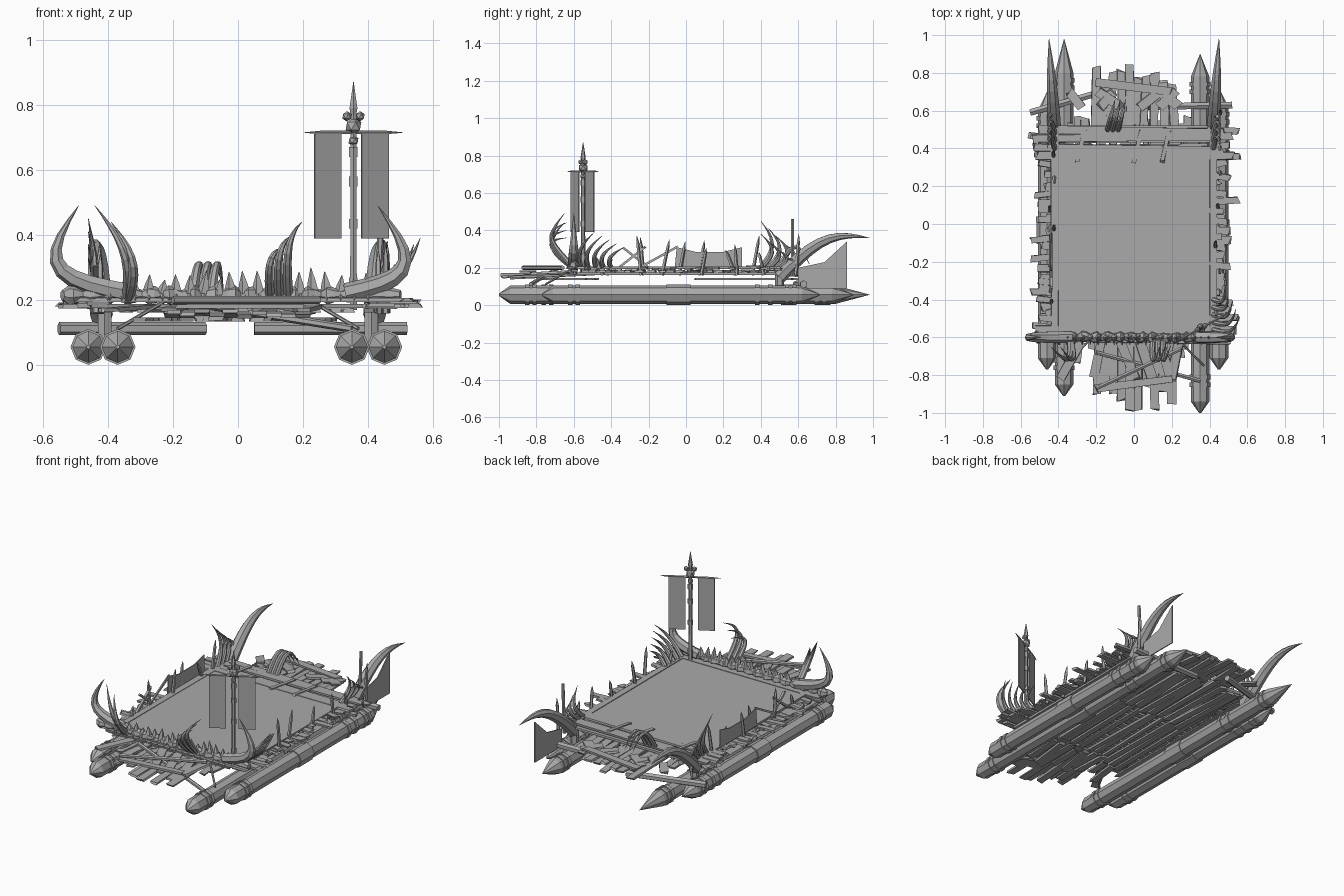
import bpy, bmesh, math, random
from mathutils import Vector, Matrix

random.seed(4)
if "Cube" in bpy.data.objects:
    bpy.data.objects.remove(bpy.data.objects["Cube"])

# Shared dimensions of the raft
DECK_TOP, DECK_SIDE, DECK_FRONT, DECK_BACK = 0.2, 0.4, -0.6, 0.5
LOG_RADIUS, LOG_HEIGHT = 0.049, 0.056
BOARD, THIN = 0.04, 0.006
SIDES = (-1, 1)

grey = bpy.data.materials.new("weathered grey")
grey.use_nodes = True
shade = (0.4, 0.4, 0.4, 1)
grey.diffuse_color = shade
grey.node_tree.nodes["Principled BSDF"].inputs["Base Color"].default_value = shade


def wobble(size):
    return random.uniform(-size, size)


def spread(start, end, count):
    return [start + (end - start) * i / (count - 1) for i in range(count)]


def build(name, draw):
    """Make one object from a function that draws into a bmesh."""
    bm = bmesh.new()
    draw(bm)
    bmesh.ops.recalc_face_normals(bm, faces=bm.faces)
    mesh = bpy.data.meshes.new(name)
    bm.to_mesh(mesh)
    bm.free()
    mesh.materials.append(grey)
    obj = bpy.data.objects.new(name, mesh)
    bpy.context.collection.objects.link(obj)
    return obj


def tube(bm, points, radii, sides=6):
    """Loft round sections along a path, carrying the section frame along it."""
    points = [Vector(p) for p in points]
    first = points[1] - points[0]
    u = first.cross(Vector((0, 1, 0)) if abs(first.x) > abs(first.y) else Vector((1, 0, 0)))
    rings = []
    for i, (point, radius) in enumerate(zip(points, radii)):
        along = (points[min(i + 1, len(points) - 1)] - points[max(i - 1, 0)]).normalized()
        u = (u - along * u.dot(along)).normalized()
        v = along.cross(u)
        angles = [math.tau * k / sides for k in range(sides)]
        size = max(radius, 0.001)
        rings.append([bm.verts.new(point + size * (u * math.cos(t) + v * math.sin(t))) for t in angles])
    for lower, upper in zip(rings, rings[1:]):
        for k in range(sides):
            bm.faces.new((lower[k - 1], lower[k], upper[k], upper[k - 1]))
    bm.faces.new(rings[0])
    bm.faces.new(rings[-1])


def pole(bm, start, end, radius):
    tube(bm, (start, end), (radius, radius))


def horn(bm, base, tip, bow, radius):
    """Tapering horn from base to tip, bulging along bow."""
    base, tip, bow = Vector(base), Vector(tip), Vector(bow)
    steps = spread(0, 1, 10)
    path = [base.lerp(tip, t) + bow * math.sin(math.pi * t) for t in steps]
    tube(bm, path, [radius * (1 - t * t) for t in steps], 7)


def plank(bm, start, end, width=BOARD):
    """Board between two points with slightly ragged ends."""
    start, end = Vector(start), Vector(end)
    along = end - start
    x = along.normalized()
    y = Vector((0, 0, 1)).cross(x).normalized()
    turn = Matrix((x, y, x.cross(y))).transposed().to_4x4()
    size = Matrix.Diagonal((along.length, width, 2 * THIN, 1))
    place = Matrix.Translation((start + end) / 2)
    for v in bmesh.ops.create_cube(bm, size=1, matrix=place @ turn @ size)["verts"]:
        v.co += x * wobble(0.012) + y * wobble(0.004)


def hide(name, outline):
    """Thin stretched hide with the given outline."""
    obj = build(name, lambda bm: bm.faces.new([bm.verts.new(p) for p in outline]))
    mod = obj.modifiers.new("thickness", "SOLIDIFY")
    mod.thickness, mod.offset = THIN, 0


# Floating logs with pointed ends and binding collars
def log(name, x, front, back, point):
    def draw(bm):
        shoulder = back - point
        stations = (front, front + 0.06, shoulder, back)
        tube(bm, [(x, y, LOG_HEIGHT) for y in stations], (THIN, LOG_RADIUS, LOG_RADIUS, 0), 8)
        collars = [front + 0.15, front + 0.19, 0.38, 0.45, shoulder - BOARD, shoulder - 2 * BOARD]
        for y, half in [(y, 2 * THIN) for y in collars] + [(-0.04, 0.065)]:
            ends = [(x, y + s * half, LOG_HEIGHT) for s in SIDES]
            tube(bm, ends, [LOG_RADIUS + THIN] * 2, 8)
    build(name, draw)


log("inner_log_left", 0.35, -1, 0.9, 0.12)
log("inner_log_right", -0.37, -0.91, 0.98, 0.18)
log("outer_log_left", 0.45, -0.77, 0.72, 0.1)
log("outer_log_right", -0.46, -0.77, 0.7, 0.1)


# Cross boards over lengthwise slats, with ragged boards on both edges
def deck_boards(bm):
    level = DECK_TOP - 2 * THIN
    for x in spread(-DECK_SIDE, DECK_SIDE, 16):
        x += wobble(0.01)
        plank(bm, (x, DECK_FRONT + wobble(BOARD), level - BOARD / 2),
              (x + wobble(0.03), DECK_BACK + wobble(BOARD), level - BOARD / 2), BOARD * 0.8)
    for y in spread(DECK_FRONT, DECK_BACK, 22):
        left, right = (s * (DECK_SIDE + BOARD) + wobble(0.07) for s in SIDES)
        z = level - THIN
        plank(bm, (left, y, z), (right, y + wobble(0.02), z))
    for y in spread(DECK_FRONT, DECK_BACK, 24):
        for s in SIDES:
            z = level + wobble(2 * THIN)
            tip = s * (DECK_BACK + wobble(0.06))
            plank(bm, (s * DECK_SIDE, y, z), (tip, y + wobble(0.02), z), BOARD * 0.8)


build("deck_boards", deck_boards)


# Ragged platforms reaching out past both ends of the deck
def platform(name, side, reach, under):
    def draw(bm):
        for x in spread(-0.2, 0.2, 10):
            plank(bm, (x + wobble(0.02), side * DECK_BACK, 0.165),
                  (x, side * (reach + wobble(0.07)), 0.155 + wobble(2 * THIN)), BOARD * 1.1)
        for x in spread(-0.28, 0.28, 11):
            plank(bm, (x, side * (under + wobble(BOARD)), 0.14),
                  (x + wobble(BOARD), side * (reach - 0.2 + wobble(0.07)), 0.14))
        for x in spread(-0.28, 0.24, 6):
            plank(bm, (x, side * 0.62, 0.18), (x + wobble(0.12), side * (reach - 0.1), 0.17), BOARD * 1.2)
        plank(bm, (-0.2, side * (reach - 0.05), 0.18), (0.2, side * (reach - 0.1), 0.18))
    build(name, draw)


platform("front_platform", -1, 0.92, 0.5)
platform("rear_platform", 1, 0.8, 0.08)


# Boards bordering the deck
def deck_border(bm):
    for y in (DECK_FRONT, DECK_FRONT + BOARD, *spread(0.36, DECK_BACK, 4)):
        plank(bm, (wobble(BOARD) - DECK_BACK, y, DECK_TOP),
              (wobble(BOARD) + DECK_BACK, y + wobble(0.02), DECK_TOP))
    for s in SIDES:
        edge = s * (DECK_SIDE + BOARD / 2)
        plank(bm, (edge, DECK_FRONT, DECK_TOP), (edge, DECK_BACK, DECK_TOP))
    for x in (-0.3, 0, 0.15):
        plank(bm, (x, 0.33, DECK_TOP + THIN), (x + BOARD, DECK_BACK, DECK_TOP + THIN), BOARD / 2)


build("deck_border", deck_border)
hide("deck_sheet", [(x, y, DECK_TOP) for x, y in
                    ((-DECK_SIDE, -0.56), (DECK_SIDE, -0.57), (DECK_SIDE, 0.35), (-DECK_SIDE, 0.36))])


# Outrigger beams, slanting poles and posts standing on the rear logs
def support_beams(bm):
    low = 2 * LOG_HEIGHT
    pole(bm, (-0.55, 0.59, low), (-0.1, 0.72, low), BOARD / 2)
    pole(bm, (0.05, 0.62, low), (0.52, 0.63, low), BOARD / 2)
    pole(bm, (-0.2, -0.68, DECK_TOP), (0.35, -0.83, low), 2 * THIN)
    pole(bm, (-0.2, -0.87, DECK_TOP), (0.25, -0.66, DECK_TOP), 2 * THIN)
    for s in SIDES:
        pole(bm, (s * 0.37, -0.75, low), (s * 0.22, DECK_FRONT, DECK_TOP), THIN)
        pole(bm, (s * 0.41, DECK_BACK, LOG_HEIGHT), (s * 0.41, DECK_BACK, DECK_TOP), BOARD * 0.6)


build("support_beams", support_beams)


# Great tusks: rear pair sweeping back, front pair curling inward
def rear_tusks(bm):
    for s in SIDES:
        horn(bm, (s * 0.42, DECK_BACK, 0.15), (s * 0.45, 0.98, 0.36), (0, 0, 0.09), 0.036)


def front_tusks(bm):
    for s, tip, bulge in zip(SIDES, (0.49, 0.43), (0.14, 0.13)):
        horn(bm, (s * 0.33, DECK_FRONT, 0.22), (s * tip, DECK_FRONT, 0.49), (s * bulge, 0, -0.05), 0.032)


build("rear_tusks", rear_tusks)
build("front_tusks", front_tusks)
hide("rudder_fin", [(0.43, y, z) for y, z in
                    ((0.6, 0.09), (0.86, 0.09), (0.86, 0.34), (0.74, 0.23), (0.6, DECK_TOP))])


# Knobbly backbone across the front, with spines
def front_backbone(bm):
    line = spread(-0.54, DECK_BACK, 52)
    tube(bm, [(x, DECK_FRONT + wobble(THIN), 0.215) for x in line],
         [0.026 + wobble(THIN) if i % 3 else 0.016 for i in range(len(line))], 7)
    for x in spread(-DECK_SIDE, DECK_SIDE, 20):
        foot = Vector((x, DECK_FRONT, 0.22))
        tip = foot + Vector((wobble(0.01), 0, 0.06 + wobble(0.02)))
        tube(bm, (foot, foot.lerp(tip, 0.5), tip), (0.022, 0.013, 0), 5)
        tube(bm, (foot, foot - Vector((0, BOARD, BOARD / 2))), (2 * THIN, 0), 5)


build("front_backbone", front_backbone)


# Curved ribs at the front, rear and corners
def rib_bones(bm):
    for i in range(3):
        x = 0.1 + i * BOARD * 0.7
        horn(bm, (x, DECK_FRONT, DECK_TOP), (x + BOARD, -0.64, 0.36 + i * BOARD),
             (-0.02, -0.1, BOARD), 0.015)
        x -= 0.24
        horn(bm, (x, DECK_BACK, DECK_TOP), (x + BOARD, 0.66, 0.22), (0, 0, 0.1), 0.015)
    for i in range(5):
        x, y = 0.42, DECK_FRONT + (i + 1) * BOARD
        horn(bm, (x, y, DECK_TOP), (0.56 - i * 0.02, y + 0.07, 0.39 - i * 0.02),
             (BOARD / 2, -BOARD, 0), 0.014)
    for i in range(4):
        y = 0.4 + i * BOARD
        for s, height in zip(SIDES, (0.45, 0.38)):
            horn(bm, (s * 0.42, y, DECK_TOP), (s * 0.46, y, height - i * BOARD), (0, 0.06, 0), 0.014)
    for x in (-0.44, -0.39):
        horn(bm, (-0.34, DECK_FRONT, DECK_TOP), (x, -0.65, 0.05 - x), (BOARD, -0.09, 0), 0.018)


build("rib_bones", rib_bones)


# Stakes standing and leaning along both sides
def side_stakes(bm):
    for y in spread(-0.4, 0.55, 7):
        for s in SIDES:
            foot = Vector((s * (0.44 + wobble(0.02)), y + wobble(0.05), 0.16))
            top = foot + Vector((0, wobble(0.06), 0.17 + wobble(0.07)))
            tube(bm, (foot, foot.lerp(top, 0.8), top), (0.011, 0.009, 0), 5)
    pole(bm, (0.43, 0.57, 0.16), (0.44, 0.57, 0.46), 0.01)
    for y, lean in ((-0.36, 0.14), (-0.2, -0.14), (-0.25, 0.2)):
        plank(bm, (-0.44, y, DECK_TOP), (-0.44, y + lean, 0.31), 2 * THIN)


build("side_stakes", side_stakes)
hide("side_screen", [(-0.44, y, z) for y, z in
                     ((-0.06, DECK_TOP), (0.3, DECK_TOP), (0.3, 0.31), (0.2, 0.285), (0.05, 0.285), (-0.05, 0.31))])

# Banner pole with spear tip, lashings and bone ornament
foot = Vector((0.355, -0.55, 0))


def on_pole(z, side=0):
    """Point beside the pole, along its slanted crossbar."""
    return foot + Vector((side, side * 0.55, z))


def banner_pole(bm):
    tube(bm, [on_pole(z) for z in (0.17, 0.77, 0.79, 0.87)], (2 * THIN, 0.01, 0.014, 0))
    for z in (0.24, 0.42, 0.55, 0.64):
        pole(bm, on_pole(z), on_pole(z + 0.03), 0.015)
    for z, side, size in ((0.735, 0, 0.027), (0.69, 0, 0.017), (0.765, -0.02, 0.016), (0.765, 0.02, 0.016)):
        bmesh.ops.create_icosphere(bm, subdivisions=1, radius=size, matrix=Matrix.Translation(on_pole(z, side)))


def banner_crossbar(bm):
    sides = (-0.15, -0.1, 0.1, 0.15)
    tube(bm, [on_pole(0.715, s) for s in sides], (0, THIN, THIN, 0), 5)


build("banner_pole", banner_pole)
build("banner_crossbar", banner_crossbar)
for name, inner, outer in (("banner_right", -0.038, -0.12), ("banner_left", 0.025, 0.107)):
    hide(name, [on_pole(z, s) for z, s in ((0.71, inner), (0.71, outer), (0.39, outer), (0.39, inner))])
